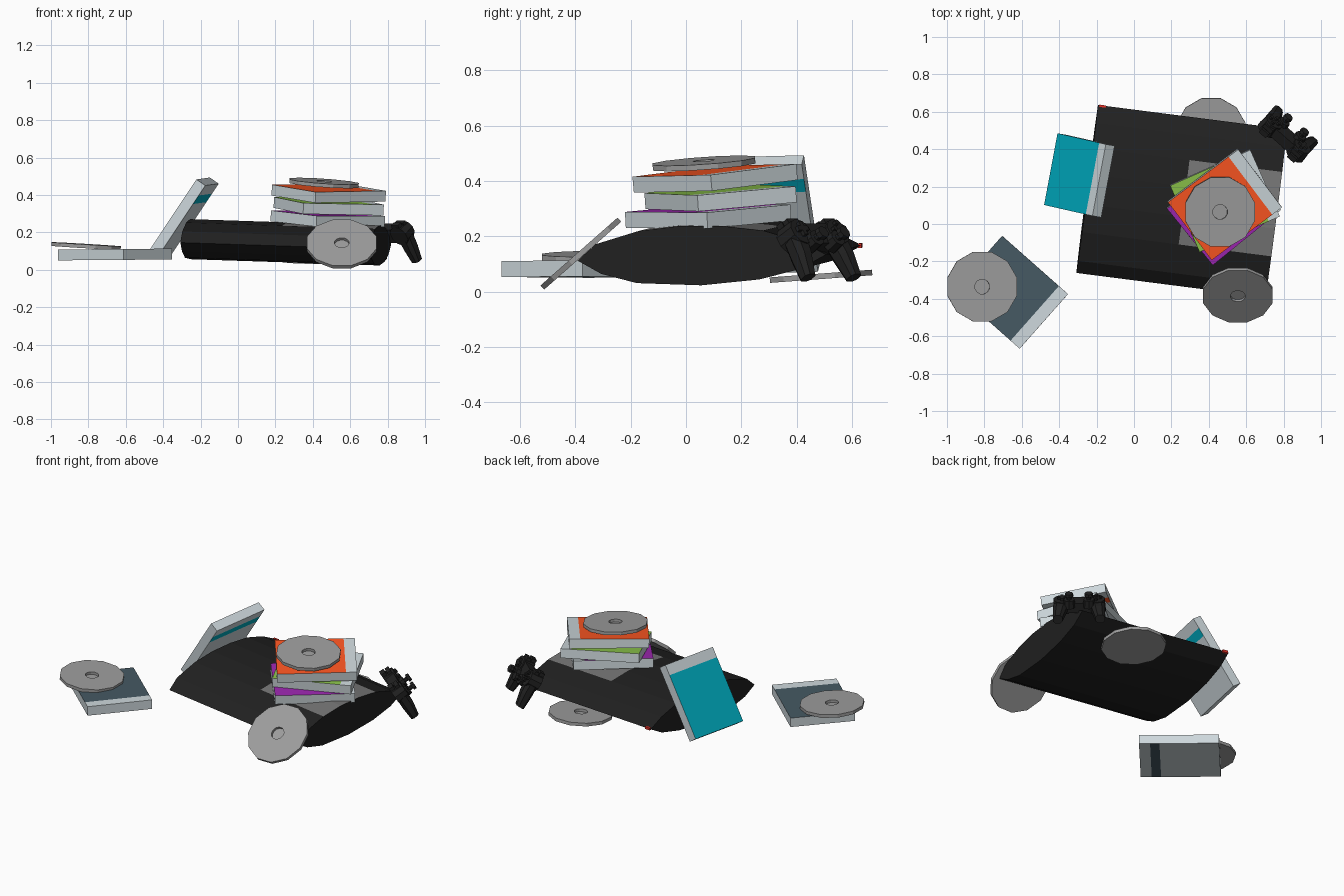
import bpy, bmesh
from math import radians, sin, cos, pi
from mathutils import Matrix, Vector

if "Cube" in bpy.data.objects:
    bpy.data.objects.remove(bpy.data.objects["Cube"])

def mat(name, r, g, b):
    m = bpy.data.materials.new(name)
    m.diffuse_color = (r, g, b, 1)
    m.use_nodes = True
    m.node_tree.nodes["Principled BSDF"].inputs["Base Color"].default_value = m.diffuse_color
    return m

BLACK = mat("black", .015, .015, .015)
PANEL = mat("panel_grey", .18, .18, .18)
LIGHT = mat("case_plastic", .62, .69, .72)
SILVER = mat("disc_grey", .34, .34, .34)
RED = mat("red", .8, .03, .02)

def finish(name, bm, mats, matrix):
    bmesh.ops.recalc_face_normals(bm, faces=bm.faces)
    me = bpy.data.meshes.new(name)
    bm.to_mesh(me)
    bm.free()
    for m in mats:
        me.materials.append(m)
    ob = bpy.data.objects.new(name, me)
    ob.matrix_world = matrix
    bpy.context.collection.objects.link(ob)
    return ob

def place(loc, rot=0, dx=0, dy=0):
    """Position, spin about z, then slope by dz/dx and dz/dy."""
    tilt = Vector((0, 0, 1)).rotation_difference(Vector((-dx, -dy, 1)))
    return Matrix.Translation(loc) @ tilt.to_matrix().to_4x4() @ Matrix.Rotation(radians(rot), 4, 'Z')

def loft(rings):
    """Skin equal-length rings of points and cap both ends."""
    bm = bmesh.new()
    vs = [[bm.verts.new(p) for p in r] for r in rings]
    for a, b in zip(vs, vs[1:]):
        for i in range(len(a)):
            j = (i + 1) % len(a)
            bm.faces.new((a[i], a[j], b[j], b[i]))
    bm.faces.new(vs[0])
    bm.faces.new(vs[-1])
    bmesh.ops.recalc_face_normals(bm, faces=bm.faces)
    return bm

# Console: lens profile extruded along x, lighter lid panel on the right half
profile = [(-.45, -.018), (-.385, .042), (-.23, .09), (-.08, .109), (.08, .109),
           (.225, .094), (.36, .055), (.455, .008), (.36, -.045), (.21, -.083),
           (0, -.105), (-.235, -.098), (-.365, -.065)]
body = place((.255, .12, .145), -7.3, -.033, 0)
bm = loft([[(x, y, z) for y, z in profile] for x in (-.51, .01, .51)])
for f in bm.faces:
    c = f.calc_center_median()
    if c.z > .09 and 0 < c.x < .5:
        f.material_index = 1
finish("console_body", bm, [BLACK, PANEL], body)

# Small red port on the rear left corner
bm = bmesh.new()
bmesh.ops.create_cube(bm, size=1, matrix=Matrix.Diagonal((.035, .012, .016, 1)))
finish("console_red_port", bm, [RED], body @ Matrix.Translation((-.485, .452, .008)))

# Game cases: coloured cover on top, coloured stripe on the back
def case(name, color, matrix):
    w, t = .195, .029
    sec = [(-w, -t), (w, -t), (w, t), (-w, t)]
    bm = loft([[(x, y, z) for y, z in sec] for x in (-.235, .115, .17, .235)])
    for f in bm.faces:
        c = f.calc_center_median()
        if (f.normal.z > .9 and c.x < .17) or (f.normal.z < -.9 and .115 < c.x < .17):
            f.material_index = 1
    finish(name, bm, [LIGHT, mat(name + "_cover", *color)], matrix)

lean = (Matrix.Translation((-.292, .26, .278)) @ Matrix.Rotation(radians(1.5), 4, 'X')
        @ Matrix.Rotation(radians(-10.6), 4, 'Z') @ Matrix.Rotation(radians(-56), 4, 'Y'))
case("case_slate", (.06, .1, .125), place((-.658, -.365, .082), -41.5, .008, 0))
case("case_teal", (0, .413, .533), lean)
case("case_purple", (.333, .02, .434), place((.48, .08, .273), 39, -.05, .055))
case("case_green", (.258, .546, .069), place((.485, .125, .34), 24, -.05, .07))
case("case_orange", (1, .095, .016), place((.485, .105, .41), 37, -.05, .09))

# Discs: twelve-sided with a recessed centre
def disc(name, matrix):
    n = 12
    rings = [[(r * cos(2 * pi * (i + .5) / n), r * sin(2 * pi * (i + .5) / n), z) for i in range(n)]
             for r, z in ((.192, -.01), (.192, .01), (.04, .01), (.04, -.007))]
    finish(name, loft(rings), [SILVER], matrix)

disc("disc_on_stack", place((.46, .065, .464), 0, -.07, .07))
disc("disc_on_slate_case", place((-.812, -.335, .127), 0, -.06, .01))
disc("disc_under_console", place((.412, .488, .056), 0, 0, .075))
disc("disc_leaning", place((.555, -.38, .138), 0, 0, .88))

# Controller frame: x along its length, y up to the shoulders, z out of the face
o = Vector((.66, .75, 0)).normalized()
up = Vector((0, 0, 1))
Y, Z = up * .83 - o * .55, o * .83 + up * .55
X = Y.cross(Z).normalized()
pad = Matrix((X, Y.normalized(), Z.normalized())).transposed().to_4x4()
pad.translation = (.808, .463, .195)

def pad_box(name, loc, size, rot=0):
    bm = bmesh.new()
    bmesh.ops.create_cube(bm, size=1, matrix=Matrix.Diagonal((*size, 1)))
    finish(name, bm, [BLACK], pad @ Matrix.Translation(loc) @ Matrix.Rotation(rot, 4, 'Z'))

def pad_cyl(name, loc, r1, r2, depth, n=8):
    bm = bmesh.new()
    bmesh.ops.create_cone(bm, cap_ends=True, segments=n, radius1=r1, radius2=r2, depth=depth)
    finish(name, bm, [BLACK], pad @ Matrix.Translation(loc))

pad_box("controller_bridge", (0, 0, 0), (.2, .085, .06))
for s, side in ((-1, "right"), (1, "left")):
    pad_cyl(side + "_pod", (s * .1, .005, 0), .058, .052, .075, 10)
    # Tapered grip running down from the pod
    rings = [[(s * cx + dx * w, y, z + dz * h) for dx, dz in ((-1, -.5), (-.5, -1), (.5, -1), (1, -.5),
                                                             (1, .5), (.5, 1), (-.5, 1), (-1, .5))]
             for cx, y, z, w, h in ((.105, 0, 0, .045, .036), (.115, -.08, -.004, .038, .036),
                                    (.125, -.165, -.012, .028, .026))]
    finish(side + "_grip", loft(rings), [BLACK], pad)
    pad_box(side + "_shoulder", (s * .1, .055, .012), (.06, .025, .025))
    pad_box(side + "_trigger", (s * .1, .06, -.022), (.05, .03, .03))
    pad_cyl(side + "_stick_base", (s * .058, -.035, .03), .036, .032, .05)
    pad_cyl(side + "_stick_stem", (s * .058, -.035, .06), .014, .014, .04)
    pad_cyl(side + "_stick_cap", (s * .058, -.035, .085), .026, .024, .018)

# Directional pad and four face buttons
pad_box("dpad_across", (-.1, .01, .042), (.056, .018, .018))
pad_box("dpad_along", (-.1, .01, .042), (.018, .056, .018))
for i in range(4):
    a = i * pi / 2
    pad_cyl("face_button", (.1 + .025 * cos(a), .01 + .025 * sin(a), .043), .011, .011, .018, 6)
